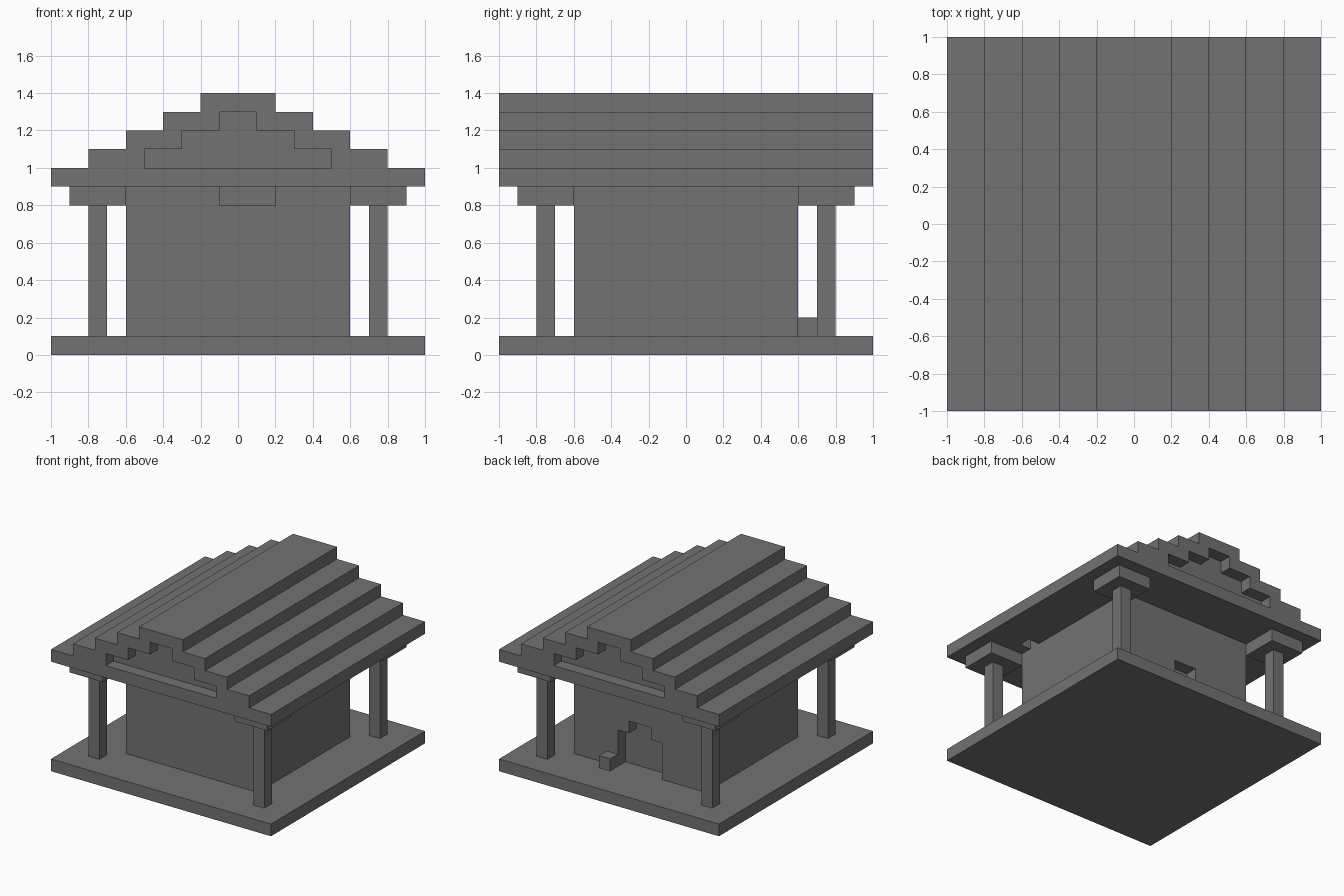
import bpy, bmesh

cube = bpy.data.objects.get("Cube")
if cube:
    bpy.data.objects.remove(cube, do_unlink=True)

# One stone colour for everything
stone = bpy.data.materials.new("grey_stone")
stone.use_nodes = True
GREY = (0.17, 0.17, 0.17, 1)
stone.diffuse_color = GREY
stone.node_tree.nodes["Principled BSDF"].inputs["Base Color"].default_value = GREY


def prism(name, outline, y0, y1):
    """Extrude an x-z outline from y0 to y1."""
    bm = bmesh.new()
    face = bm.faces.new([bm.verts.new((x, y0, z)) for x, z in outline])
    new = bmesh.ops.extrude_face_region(bm, geom=[face])["geom"]
    moved = [v for v in new if isinstance(v, bmesh.types.BMVert)]
    bmesh.ops.translate(bm, verts=moved, vec=(0, y1 - y0, 0))
    bmesh.ops.recalc_face_normals(bm, faces=bm.faces)
    mesh = bpy.data.meshes.new(name)
    bm.to_mesh(mesh)
    bm.free()
    mesh.materials.append(stone)
    obj = bpy.data.objects.new(name, mesh)
    bpy.context.collection.objects.link(obj)
    return obj


def box(name, x0, x1, y0, y1, z0, z1):
    return prism(name, [(x0, z0), (x1, z0), (x1, z1), (x0, z1)], y0, y1)


def steps(halves, heights):
    """Symmetric stepped outline: halves[i] spans heights[i]..heights[i+1]."""
    side = []
    for h, lo, hi in zip(halves, heights, heights[1:]):
        side += [(h, lo), (h, hi)]
    return side + [(-x, z) for x, z in reversed(side)]


def carve(obj, cutter):
    mod = obj.modifiers.new("carve", "BOOLEAN")
    mod.operation = "DIFFERENCE"
    mod.solver = "EXACT"
    mod.object = cutter
    bpy.context.view_layer.objects.active = obj
    bpy.ops.object.modifier_apply(modifier=mod.name)
    bpy.data.objects.remove(cutter, do_unlink=True)


# Base slab
box("base_slab", -1, 1, -1, 1, 0, 0.1)

# Walls with a stepped doorway at the back
walls = box("walls", -0.6, 0.6, -0.6, 0.6, 0.1, 0.9)
carve(walls, prism("door_cutter", steps([0.2, 0.1], [0, 0.4, 0.5]), 0.5, 0.8))

# Front lintel block and back door stone
box("front_lintel", -0.1, 0.2, -0.7, -0.6, 0.8, 0.9)
box("door_stone", 0.2, 0.3, 0.6, 0.7, 0.1, 0.2)

# Corner columns with square capitals
for sx, side in ((-1, "right"), (1, "left")):
    for sy, end in ((-1, "front"), (1, "back")):
        x, y = 0.75 * sx, 0.75 * sy
        for part, r, z0, z1 in (("column", 0.05, 0.1, 0.8), ("capital", 0.15, 0.8, 0.9)):
            box(f"{end}_{side}_{part}", x - r, x + r, y - r, y + r, z0, z1)

# Stepped roof with recessed gables
roof = prism("roof", steps([1, 0.8, 0.6, 0.4, 0.2], [0.9, 1, 1.1, 1.2, 1.3, 1.4]), -1, 1)
for y0, y1 in ((-1.1, -0.9), (0.9, 1.1)):
    carve(roof, prism("gable_cutter", steps([0.5, 0.3, 0.1], [1, 1.1, 1.2, 1.3]), y0, y1))

# Small pocket under the left eave
carve(roof, box("pocket_cutter", 0.6, 0.7, -0.5, -0.4, 0.8, 0.99))
